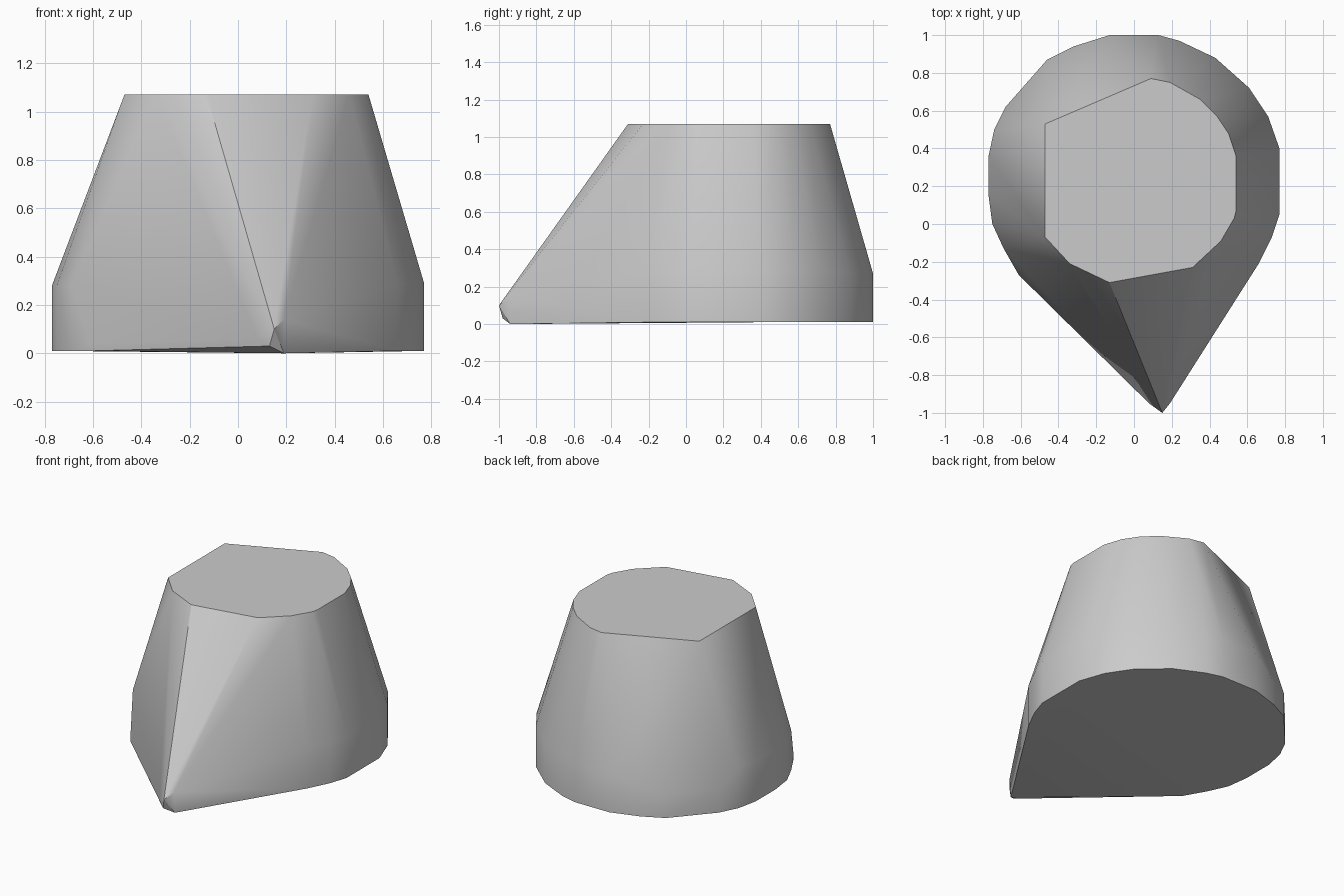
import bpy
import bmesh
import math

# Remove the default object
default_cube = bpy.data.objects.get("Cube")
if default_cube:
    bpy.data.objects.remove(default_cube, do_unlink=True)


def make_material(name, color):
    material = bpy.data.materials.new(name)
    material.use_nodes = True
    material.diffuse_color = color
    material.node_tree.nodes["Principled BSDF"].inputs["Base Color"].default_value = color
    return material


def ring(points, height):
    return [(x, y, height) for x, y in points]


def hull_object(name, points, material):
    """Wrap the points in a convex shell and merge its coplanar faces."""
    bm = bmesh.new()
    for point in points:
        bm.verts.new(point)
    hull = bmesh.ops.convex_hull(bm, input=bm.verts[:])
    leftovers = set(hull["geom_interior"]) | set(hull["geom_unused"])
    loose = [v for v in leftovers if isinstance(v, bmesh.types.BMVert)]
    bmesh.ops.delete(bm, geom=loose, context="VERTS")
    bmesh.ops.dissolve_limit(bm, angle_limit=math.radians(1),
                             verts=bm.verts[:], edges=bm.edges[:])
    bmesh.ops.recalc_face_normals(bm, faces=bm.faces[:])
    mesh = bpy.data.meshes.new(name)
    bm.to_mesh(mesh)
    bm.free()
    mesh.materials.append(material)
    obj = bpy.data.objects.new(name, mesh)
    bpy.context.collection.objects.link(obj)
    return obj


TOP, BASE = 1.07, 0.01

# Flat top outline
top_outline = [
    (-0.47, 0.53), (0.09, 0.77), (0.19, 0.75), (0.35, 0.66), (0.44, 0.57),
    (0.5, 0.48), (0.54, 0.36), (0.54, 0.07), (0.53, 0.03), (0.46, -0.09),
    (0.31, -0.23), (-0.13, -0.31), (-0.34, -0.21), (-0.47, -0.07),
]

# Vertical lower wall, grouped by how high each stretch of it rises
right_wall = [(0.61, 0.72), (0.71, 0.57), (0.77, 0.4), (0.77, 0.05),
              (0.73, -0.07), (0.66, -0.21)]
back_wall = [(-0.13, 1), (0.13, 1), (0.24, 0.97), (0.43, 0.88)]
back_corner = [(-0.68, 0.62), (-0.46, 0.87), (-0.32, 0.94)]
left_wall = [(-0.74, 0.5), (-0.77, 0.36), (-0.77, 0.15), (-0.75, 0), (-0.69, -0.13)]
left_front = [(-0.61, -0.27)]

wall = []
for outline, height in ((right_wall, 0.29), (back_wall, 0.27), (back_corner, 0.17),
                        (left_wall, 0.28), (left_front, 0.04)):
    wall += ring(outline, height) + ring(outline, BASE)

# Pointed front tip with small chamfers
tip = [(0.15, -1, 0.1), (0.19, -0.95, 0.14), (0.08, -0.95, 0.06),
       (0.13, -0.98, 0.03), (0.19, -0.94, 0)]

grey = make_material("plain grey", (0.6, 0.6, 0.6, 1))
body = hull_object("pointed_body", ring(top_outline, TOP) + wall + tip, grey)

# Smooth sides with crisp rims
bpy.ops.object.select_all(action="DESELECT")
body.select_set(True)
bpy.context.view_layer.objects.active = body
bpy.ops.object.shade_smooth_by_angle(angle=math.radians(30))
